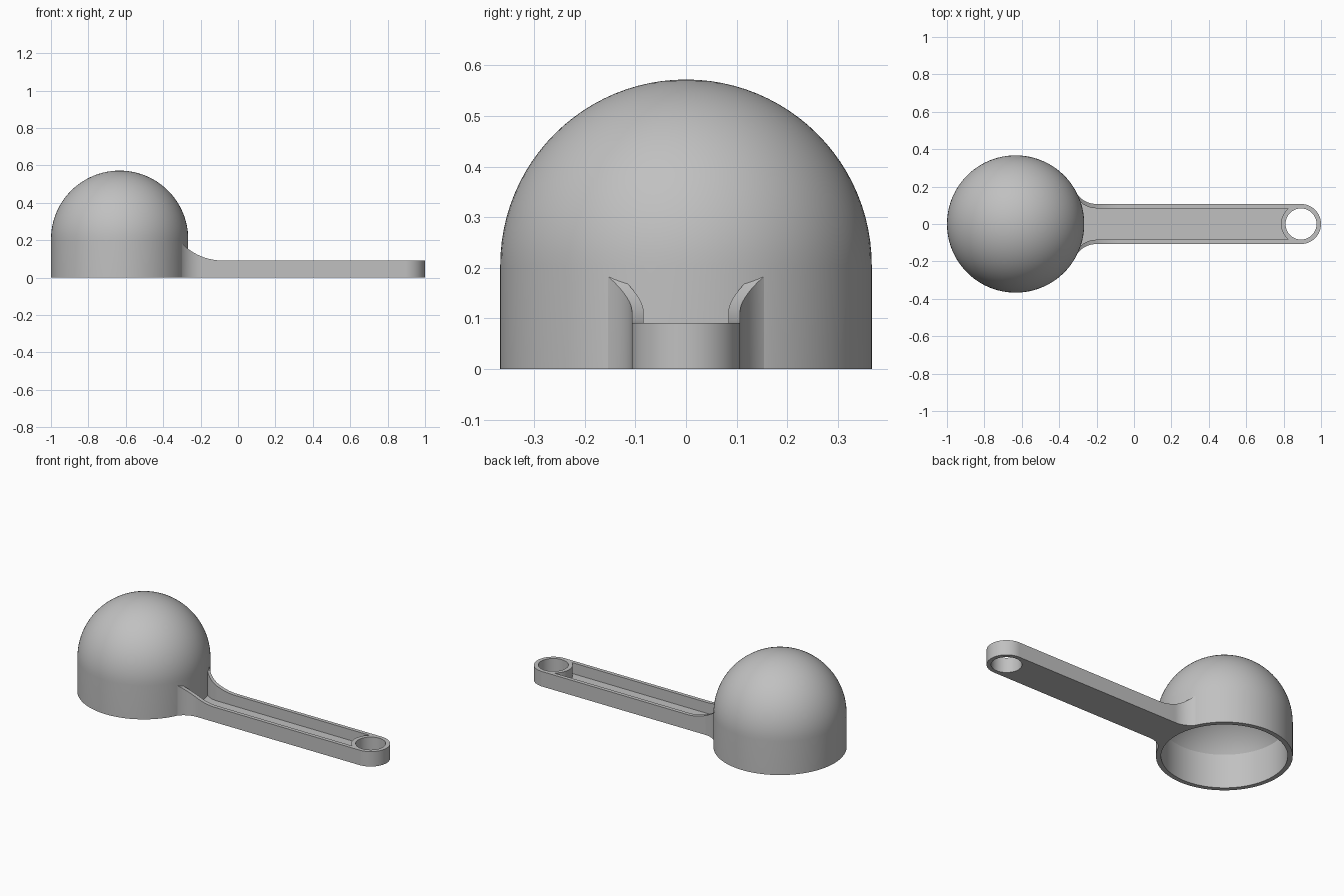
import bpy, bmesh, math

cube = bpy.data.objects.get("Cube")
if cube:
    bpy.data.objects.remove(cube, do_unlink=True)

# Single plain grey
grey = bpy.data.materials.new("plain_grey")
grey.use_nodes = True
colour = (0.53, 0.53, 0.53, 1)
grey.diffuse_color = colour
grey.node_tree.nodes["Principled BSDF"].inputs["Base Color"].default_value = colour

BOWL_X, BOWL_R, BOWL_IN, RIM_H = -0.633, 0.367, 0.34, 0.205
RING_X, RING_R, HOLE_R = 0.893, 0.107, 0.083
HANDLE_H, FLOOR_Z, WALL = 0.091, 0.025, 0.023


def finish(bm, name):
    bmesh.ops.remove_doubles(bm, verts=bm.verts, dist=0.0001)
    bmesh.ops.recalc_face_normals(bm, faces=bm.faces)
    mesh = bpy.data.meshes.new(name)
    bm.to_mesh(mesh)
    bm.free()
    mesh.materials.append(grey)
    obj = bpy.data.objects.new(name, mesh)
    bpy.context.collection.objects.link(obj)
    bpy.ops.object.select_all(action='DESELECT')
    obj.select_set(True)
    bpy.context.view_layer.objects.active = obj
    bpy.ops.object.shade_smooth_by_angle(angle=math.radians(25))
    return obj


def lathe(name, profile, cx, closed, steps=96):
    bm = bmesh.new()
    verts = [bm.verts.new((cx + r, 0, z)) for r, z in profile]
    pairs = list(zip(verts, verts[1:]))
    if closed:
        pairs.append((verts[-1], verts[0]))
    edges = [bm.edges.new(p) for p in pairs]
    bmesh.ops.spin(bm, geom=verts + edges, cent=(cx, 0, 0), axis=(0, 0, 1),
                   angle=math.tau, steps=steps)
    return finish(bm, name)


# Bowl: domed outside, hollow inside with a shallower cap above the rim wall
N = 24
outside = [(BOWL_R * math.sin(a), RIM_H + BOWL_R * math.cos(a))
           for a in (math.pi / 2 * i / N for i in range(N + 1))]
cap = math.radians(60)
cap_r = BOWL_IN / math.sin(cap)
cap_z = RIM_H - cap_r * math.cos(cap)
inside = [(cap_r * math.sin(a), cap_z + cap_r * math.cos(a))
          for a in (cap * (1 - i / N) for i in range(N + 1))]
lathe("scoop_bowl", outside + [(BOWL_R, 0), (BOWL_IN, 0)] + inside, BOWL_X, False)

# Hanging ring at the handle tip
lathe("hanging_ring", [(RING_R, 0), (RING_R, HANDLE_H), (HOLE_R, HANDLE_H), (HOLE_R, 0)],
      RING_X, True, 64)


# Handle: U-shaped channel that flares and rises into the bowl
def fillet(x, start, radius):
    d = min(max(start - x, 0), radius)
    return radius - math.sqrt(radius ** 2 - d ** 2)


def place(bm, s, y, z):
    near = BOWL_X + math.sqrt(0.353 ** 2 - y ** 2)
    far = RING_X - math.sqrt(max(0, 0.1 ** 2 - y ** 2))
    x = min(max(s, near), far)
    if z is None:
        z = HANDLE_H + fillet(x, -0.08, 0.31)
    return bm.verts.new((x, y, z))


def section(bm, s):
    w = RING_R + fillet(s, -0.2, 0.13)
    wi = w - WALL
    across = [wi * i / 4 for i in range(-4, 5)]
    points = [(y, 0) for y in [-w] + across + [w]]
    points += [(w, None), (wi, None)]
    points += [(y, FLOOR_Z) for y in reversed(across)]
    points += [(-wi, None), (-w, None)]
    return [place(bm, s, y, z) for y, z in points]


bm = bmesh.new()
stations = [-0.32 + 0.01 * i for i in range(25)] + [0.3, 0.75, RING_X]
rings = [section(bm, s) for s in stations]
for a, b in zip(rings, rings[1:]):
    for i in range(len(a)):
        j = (i + 1) % len(a)
        bm.faces.new((a[i], a[j], b[j], b[i]))
bmesh.ops.dissolve_degenerate(bm, dist=0.0001, edges=bm.edges)
finish(bm, "handle")
